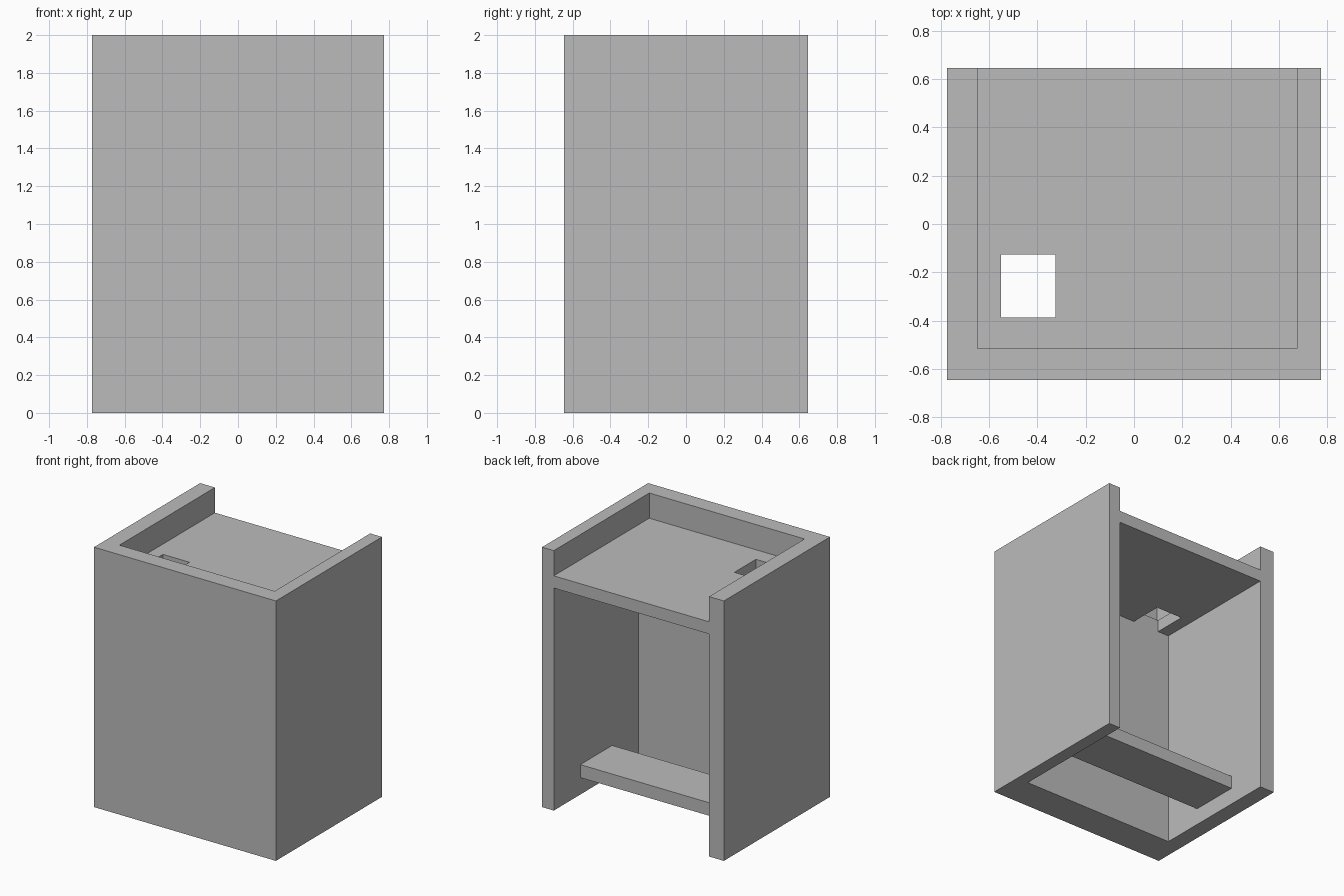
import bpy
import bmesh

cube = bpy.data.objects.get("Cube")
if cube:
    bpy.data.objects.remove(cube, do_unlink=True)

# Overall extents and inner limits
X, Y, TOP = 0.774, 0.645, 2.0
LEFT_IN, RIGHT_IN = 0.674, -0.648
RIM_IN = -0.516      # inside of the front rim above the worktop
FRONT_IN = -0.387    # inside of the thicker front below the worktop
SLAB_LOW, SLAB_TOP = 1.712, 1.806

grey = bpy.data.materials.new("plain_grey")
grey.use_nodes = True
colour = (0.5, 0.5, 0.5, 1)
grey.diffuse_color = colour
grey.node_tree.nodes["Principled BSDF"].inputs["Base Color"].default_value = colour


def prism(name, outline, z0, z1):
    """Extrude a plan outline from z0 up to z1."""
    bm = bmesh.new()
    face = bm.faces.new([bm.verts.new((x, y, z0)) for x, y in outline])
    moved = bmesh.ops.extrude_face_region(bm, geom=[face])["geom"]
    bmesh.ops.translate(bm, vec=(0, 0, z1 - z0),
                        verts=[v for v in moved if isinstance(v, bmesh.types.BMVert)])
    bmesh.ops.recalc_face_normals(bm, faces=bm.faces)
    mesh = bpy.data.meshes.new(name)
    bm.to_mesh(mesh)
    bm.free()
    mesh.materials.append(grey)
    obj = bpy.data.objects.new(name, mesh)
    bpy.context.collection.objects.link(obj)
    return obj


def box(name, x0, x1, y0, y1, z0, z1):
    return prism(name, [(x0, y0), (x1, y0), (x1, y1), (x0, y1)], z0, z1)


# U-shaped shell: front and two sides, open at the back
prism("outer_shell",
      [(-X, -Y), (X, -Y), (X, Y), (LEFT_IN, Y), (LEFT_IN, RIM_IN),
       (RIGHT_IN, RIM_IN), (RIGHT_IN, Y), (-X, Y)], 0, TOP)

# Thicker front below the worktop
box("front_lining", RIGHT_IN, LEFT_IN, RIM_IN, FRONT_IN, 0, SLAB_LOW)

# Recessed worktop with a rectangular opening
worktop = box("worktop", RIGHT_IN, LEFT_IN, RIM_IN, Y, SLAB_LOW, SLAB_TOP)
cutter = box("opening_cutter", -0.551, -0.324, FRONT_IN, -0.126, 1.6, 1.9)
cutter.hide_render = True
cutter.hide_set(True)
cut = worktop.modifiers.new("opening", "BOOLEAN")
cut.operation = "DIFFERENCE"
cut.solver = "EXACT"
cut.object = cutter
bpy.context.view_layer.update()
depsgraph = bpy.context.evaluated_depsgraph_get()
worktop_mesh = bpy.data.meshes.new_from_object(worktop.evaluated_get(depsgraph))
worktop.modifiers.clear()
worktop.data = worktop_mesh
bpy.data.objects.remove(cutter, do_unlink=True)

# Low shelf spanning between the sides
box("low_shelf", RIGHT_IN, LEFT_IN, -0.065, 0.322, 0.13, 0.23)
